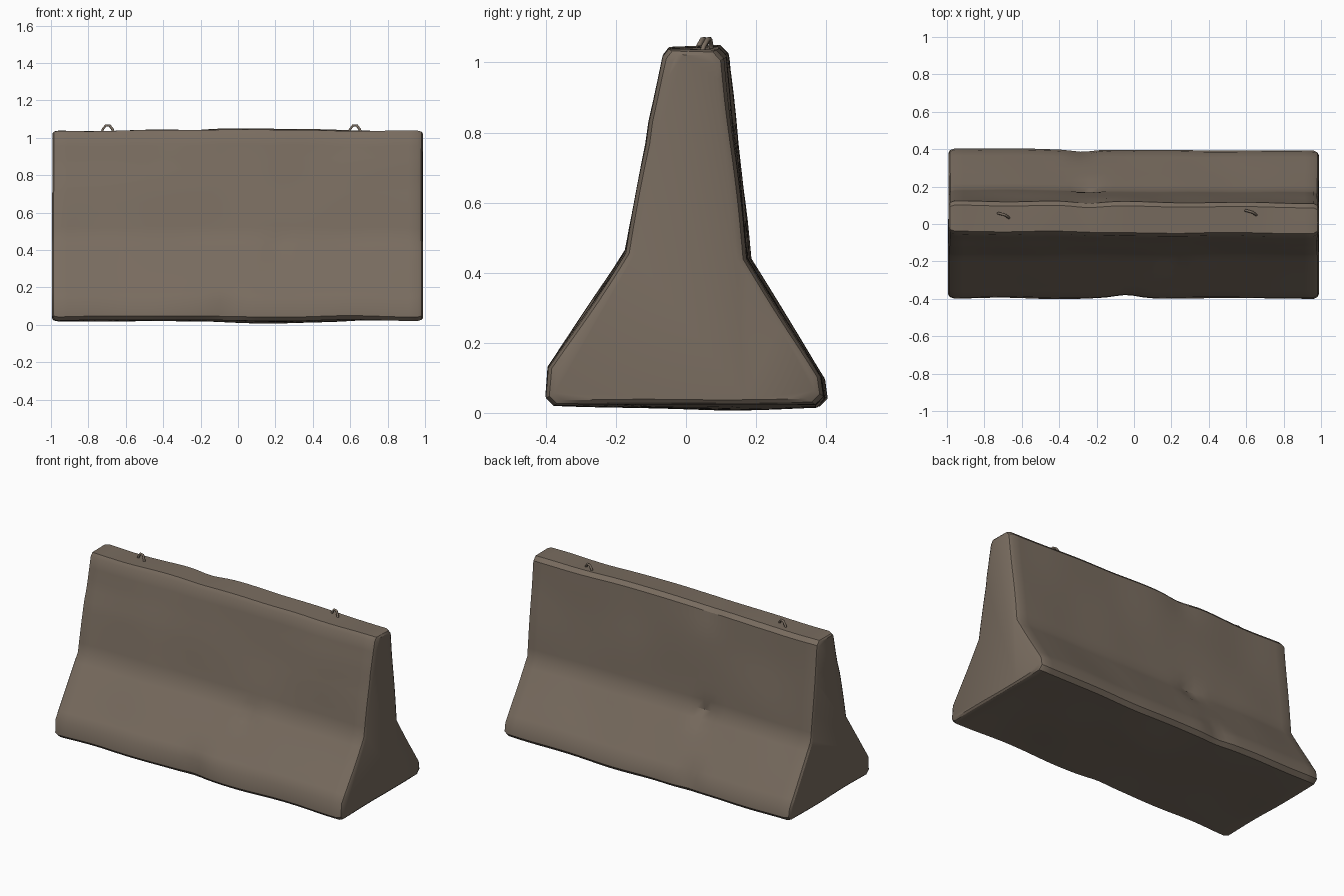
import bpy, bmesh, math
from mathutils import Vector, noise

if "Cube" in bpy.data.objects:
    bpy.data.objects.remove(bpy.data.objects["Cube"])

concrete = bpy.data.materials.new("weathered_concrete")
concrete.diffuse_color = (0.19, 0.15, 0.115, 1)
concrete.use_nodes = True
concrete.node_tree.nodes["Principled BSDF"].inputs["Base Color"].default_value = concrete.diffuse_color

# Barrier cross-section (y, z), walking round from the front bottom edge
PROFILE = [(-0.375, 0.024), (-0.397, 0.045), (-0.392, 0.13), (-0.173, 0.46),
           (-0.062, 1.015), (-0.045, 1.036), (0.095, 1.038), (0.118, 1.015),
           (0.15, 0.72), (0.178, 0.44), (0.39, 0.10), (0.398, 0.045), (0.375, 0.022)]
CENTRE = Vector((0, 0, 0.45))

# Worn spots: (centre, radius, push)
DENTS = [((0.21, -0.22, 0.40), 0.045, (0, 0.018, 0)),
         ((-0.04, -0.39, 0.09), 0.08, (0, 0.02, 0.0)),
         ((-0.25, 0.19, 0.42), 0.06, (0, -0.02, -0.01)),
         ((-0.28, 0.39, 0.10), 0.07, (0, -0.02, 0)),
         ((-0.25, 0.12, 1.03), 0.10, (0, -0.012, -0.008)),
         ((0.2, 0.1, 0.02), 0.3, (0, 0, -0.014)),
         ((0.0, 0.03, 1.04), 0.5, (0, 0, 0.010))]


def section():
    """Subdivide the profile into short, even steps."""
    pts = []
    for a, b in zip(PROFILE, PROFILE[1:] + PROFILE[:1]):
        n = max(1, round(math.dist(a, b) / 0.06))
        pts += [(a[0] + (b[0] - a[0]) * i / n, a[1] + (b[1] - a[1]) * i / n) for i in range(n)]
    return pts


def weather(p):
    """Gentle unevenness plus the worn spots."""
    q = p + noise.noise_vector(p * 2.7) * 0.009
    q.x = p.x + noise.noise(p * 2.5) * 0.004
    q.y -= 0.006 * p.x * (p.z > 0.8 or p.y > 0)
    for c, r, push in DENTS:
        q += Vector(push) * math.exp(-((p - Vector(c)).length / r) ** 2)
    return q


# Concrete body: rings along x, shrinking into rounded ends
bm = bmesh.new()
stations = [(-0.992, 0.022), (-0.984, 0.008), (-0.96, 0)]
stations += [(-0.96 + 1.92 * i / 40, 0) for i in range(1, 40)]
stations += [(0.96, 0), (0.98, 0.010), (0.988, 0.026)]
rings = []
for x, inset in stations:
    ring = []
    for y, z in section():
        p = Vector((x, y, z))
        iy = -math.copysign(min(inset, abs(y)), y)
        iz = inset * 0.6 * (1 if z < 0.05 else -1 if z > 1.0 else 0)
        ring.append(bm.verts.new(weather(p) + Vector((0, iy, iz))))
    rings.append(ring)
for r0, r1 in zip(rings, rings[1:]):
    for i in range(len(r0)):
        j = (i + 1) % len(r0)
        bm.faces.new((r0[i], r0[j], r1[j], r1[i]))
bm.faces.new(rings[0])
bm.faces.new(rings[-1][::-1])
bmesh.ops.recalc_face_normals(bm, faces=bm.faces)
mesh = bpy.data.meshes.new("concrete_body")
bm.to_mesh(mesh)
bm.free()
body = bpy.data.objects.new("concrete_body", mesh)
bpy.context.collection.objects.link(body)
mesh.materials.append(concrete)
bpy.context.view_layer.objects.active = body
body.select_set(True)
bpy.ops.object.shade_smooth_by_angle(angle=math.radians(32))


# Lifting loops: bent bars cast into the top
def lifting_loop(name, x, y):
    curve = bpy.data.curves.new(name, "CURVE")
    curve.dimensions = "3D"
    curve.bevel_depth = 0.007
    curve.bevel_resolution = 1
    curve.use_fill_caps = True
    path = [(-0.034, 0.014, 1.02), (-0.026, 0.014, 1.045), (-0.010, 0.010, 1.066),
            (0.010, 0.004, 1.066), (0.026, -0.008, 1.045), (0.034, -0.014, 1.02)]
    spline = curve.splines.new("POLY")
    spline.points.add(len(path) - 1)
    for pt, (dx, dy, z) in zip(spline.points, path):
        pt.co = (x + dx, y + dy, z, 1)
    curve.materials.append(concrete)
    bpy.context.collection.objects.link(bpy.data.objects.new(name, curve))


lifting_loop("lifting_loop_left", -0.697, 0.043)
lifting_loop("lifting_loop_right", 0.625, 0.058)
